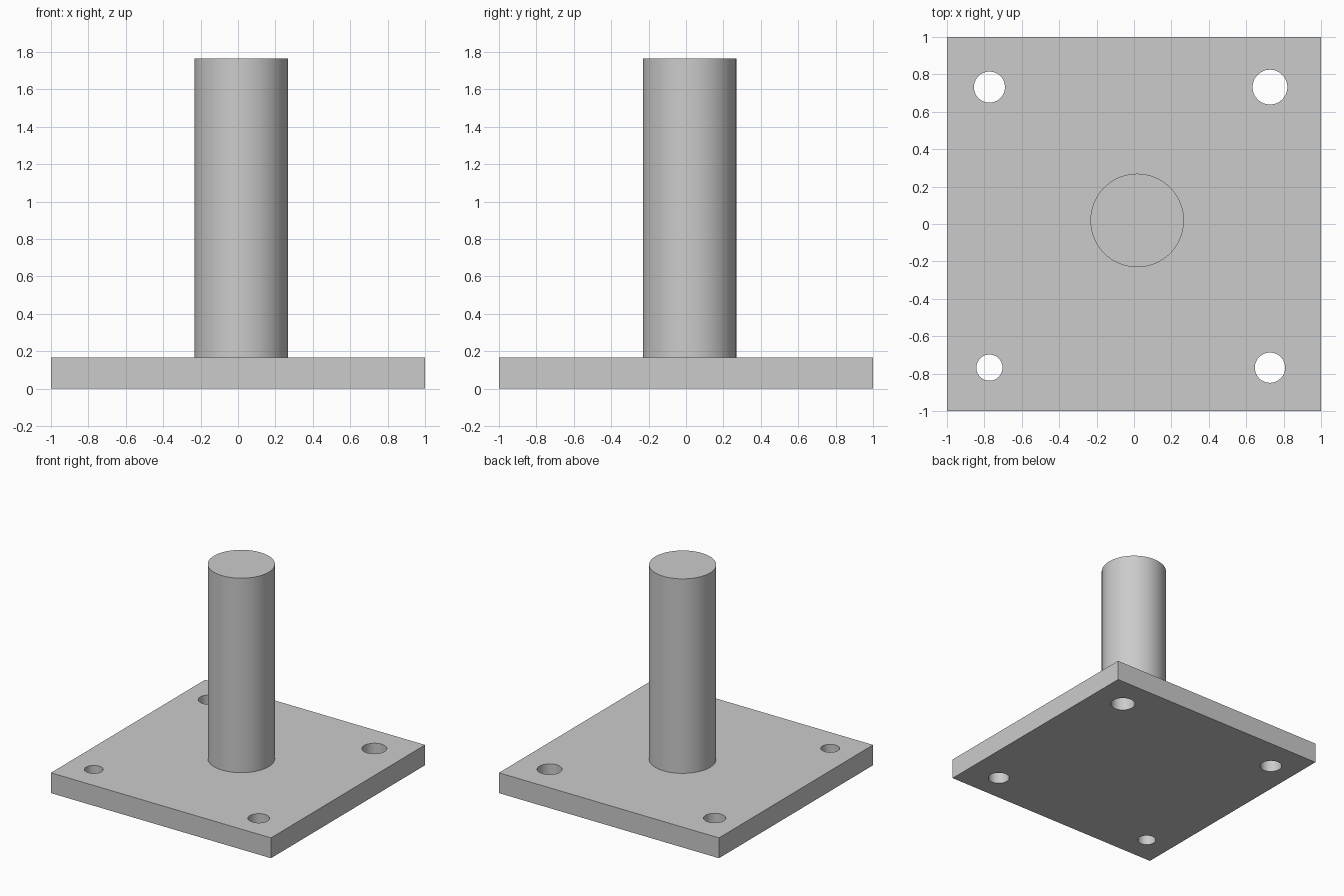
import bpy

cube = bpy.data.objects.get("Cube")
if cube:
    bpy.data.objects.remove(cube, do_unlink=True)

THICK = 0.167
HEIGHT = 1.765

grey = bpy.data.materials.new("plain grey")
grey.use_nodes = True
colour = (0.6, 0.6, 0.6, 1)
grey.diffuse_color = colour
grey.node_tree.nodes["Principled BSDF"].inputs["Base Color"].default_value = colour


def cylinder(name, x, y, radius, bottom, top):
    bpy.ops.mesh.primitive_cylinder_add(
        vertices=64, radius=radius, depth=top - bottom,
        location=(x, y, (top + bottom) / 2))
    obj = bpy.context.object
    obj.name = name
    obj.data.materials.append(grey)
    bpy.ops.object.shade_smooth_by_angle()
    return obj


# Square base plate
bpy.ops.mesh.primitive_cube_add(size=1, location=(0, 0, THICK / 2))
plate = bpy.context.object
plate.name = "base_plate"
plate.scale = (2, 2, THICK)
bpy.ops.object.transform_apply(location=False, rotation=False, scale=True)
plate.data.materials.append(grey)

# Four bolt holes of different sizes through the plate
holes = {
    "back_right": (-0.773, 0.732, 0.083),
    "back_left": (0.727, 0.732, 0.093),
    "front_left": (0.727, -0.768, 0.081),
    "front_right": (-0.773, -0.768, 0.07),
}
for corner, (x, y, radius) in holes.items():
    cutter = cylinder(corner + "_hole_cutter", x, y, radius, -0.1, THICK + 0.1)
    cutter.hide_render = True
    cutter.hide_set(True)
    cut = plate.modifiers.new(corner + "_hole", "BOOLEAN")
    cut.operation = "DIFFERENCE"
    cut.solver = "EXACT"
    cut.object = cutter

# Apply the cuts and smooth the hole walls
bpy.ops.object.select_all(action="DESELECT")
plate.select_set(True)
bpy.context.view_layer.objects.active = plate
for name in [m.name for m in plate.modifiers]:
    bpy.ops.object.modifier_apply(modifier=name)
bpy.ops.object.shade_smooth_by_angle()
for obj in [o for o in bpy.data.objects if o.name.endswith("_hole_cutter")]:
    bpy.data.objects.remove(obj, do_unlink=True)

# Round post standing on the plate
cylinder("post", 0.017, 0.019, 0.25, THICK - 0.01, HEIGHT)
